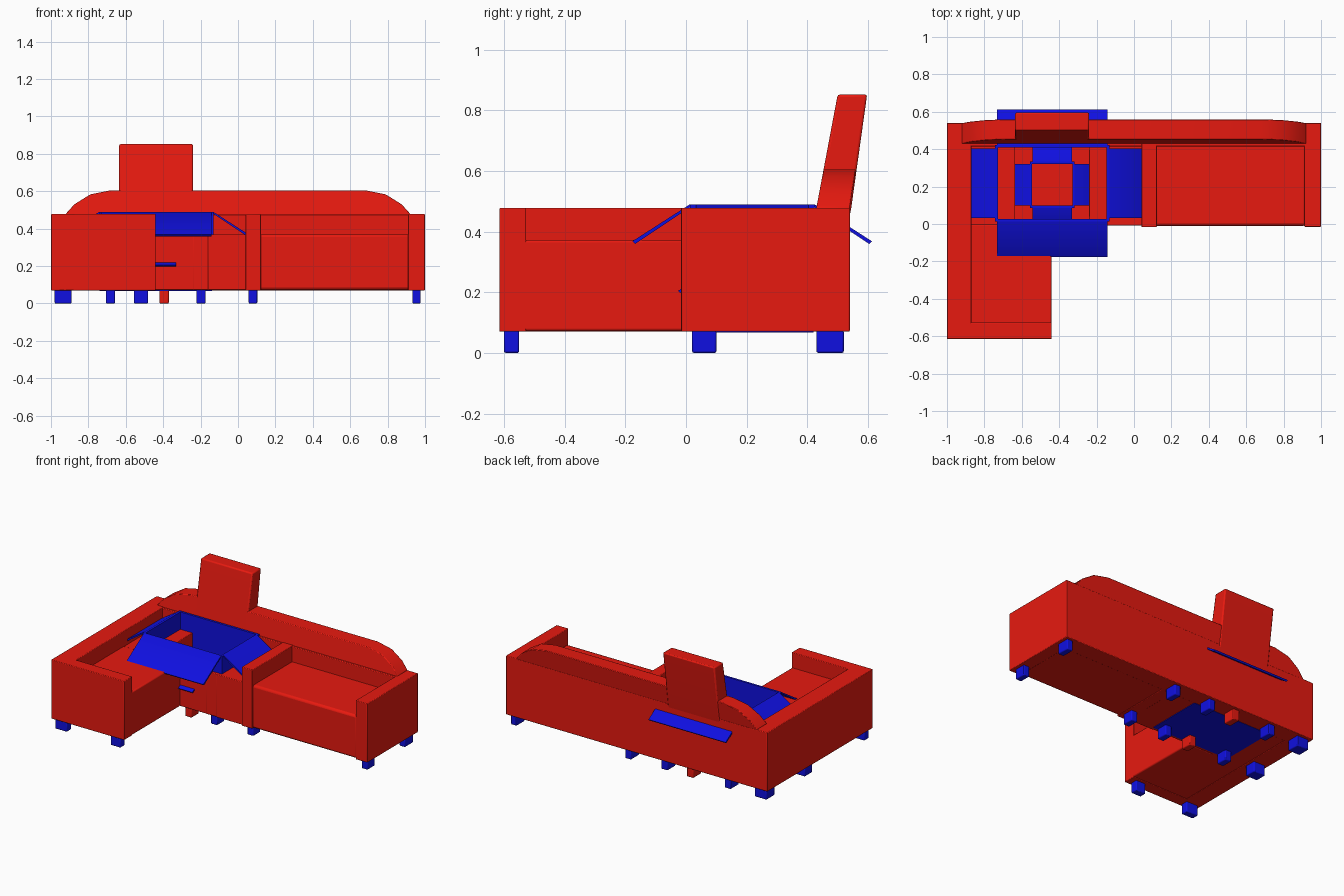
import bpy, bmesh, math
from mathutils import Vector

if "Cube" in bpy.data.objects:
    bpy.data.objects.remove(bpy.data.objects["Cube"])


def material(name, col):
    m = bpy.data.materials.new(name)
    m.diffuse_color = col
    m.use_nodes = True
    m.node_tree.nodes["Principled BSDF"].inputs["Base Color"].default_value = m.diffuse_color
    return m


RED = material("red_fabric", (0.8, 0.01, 0.005, 1))
BLUE = material("blue_panel", (0.005, 0.005, 0.75, 1))


def finish(bm, name, mat, bevel=0.0, segments=2):
    bmesh.ops.recalc_face_normals(bm, faces=bm.faces)
    me = bpy.data.meshes.new(name)
    bm.to_mesh(me)
    bm.free()
    ob = bpy.data.objects.new(name, me)
    bpy.context.collection.objects.link(ob)
    me.materials.append(mat)
    if bevel:
        b = ob.modifiers.new("soft_edges", 'BEVEL')
        b.width, b.segments = bevel, segments
    bpy.context.view_layer.objects.active = ob
    ob.select_set(True)
    bpy.ops.object.shade_smooth_by_angle(angle=math.radians(35))
    ob.select_set(False)
    return ob


def box(name, x, y, z, mat=RED, bevel=0.004, segments=2):
    bm = bmesh.new()
    bmesh.ops.create_cube(bm, size=1)
    for v in bm.verts:
        v.co = [lo + (hi - lo) * (c + 0.5) for (lo, hi), c in zip((x, y, z), v.co)]
    return finish(bm, name, mat, bevel, segments)


def prism(name, outline, depth, mat=RED, bevel=0.004):
    """Extrude a loop of 3D points along the depth vector."""
    bm = bmesh.new()
    f = bm.faces.new([bm.verts.new(p) for p in outline])
    ext = bmesh.ops.extrude_face_region(bm, geom=[f])
    bmesh.ops.translate(bm, vec=depth, verts=[g for g in ext['geom'] if isinstance(g, bmesh.types.BMVert)])
    return finish(bm, name, mat, bevel)


# Arms
ARM = (0.07, 0.478)
box("left_arm", (-1, -0.87), (-0.615, 0.54), ARM)
box("right_arm", (0.91, 1), (-0.015, 0.54), ARM)
box("chaise_end_arm", (-0.998, -0.44), (-0.615, -0.527), ARM)
box("middle_arm", (0.04, 0.122), (-0.017, 0.44), ARM)

# Seats
box("main_seat", (0.11, 0.92), (-0.01, 0.45), (0.072, 0.37), bevel=0.015)
box("narrow_seat", (-0.16, 0.05), (-0.008, 0.45), (0.072, 0.37))
box("chaise_seat", (-0.89, -0.44), (-0.54, 0.0), (0.072, 0.372), bevel=0.008)
box("corner_left_seat", (-0.89, -0.635), (-0.02, 0.45), (0.072, 0.37))
box("corner_right_seat", (-0.24, -0.15), (-0.004, 0.45), (0.072, 0.37))

# Corner well between the seats
box("corner_front_panel", (-0.64, -0.235), (-0.002, 0.02), (0.072, 0.365))
box("corner_floor", (-0.64, -0.235), (0.0, 0.45), (0.072, 0.17))

# Back: straight base and leaning, round-ended upper part
box("back_base", (-0.95, 0.95), (0.415, 0.54), (0.07, 0.476))


def lean(x, z):
    return 0.43 + 0.19 * (z - 0.48), 0.54 + 0.16 * (z - 0.48), x, z


half = [(0.92, 0.46), (0.92, 0.48), (0.875, 0.53), (0.79, 0.583), (0.68, 0.605)]
outline = half + [(-x, z) for x, z in reversed(half)]
bm = bmesh.new()
front = [bm.verts.new((x, lean(x, z)[0], z)) for x, z in outline]
back = [bm.verts.new((x, lean(x, z)[1], z)) for x, z in outline]
bm.faces.new(front)
bm.faces.new(back)
for i in range(len(outline)):
    j = (i + 1) % len(outline)
    bm.faces.new((front[i], front[j], back[j], back[i]))
finish(bm, "leaning_back", RED, 0.004)

prism("tall_headrest", [(-0.635, y, z) for y, z in
      [(0.41, 0.37), (0.53, 0.40), (0.545, 0.48), (0.597, 0.852), (0.5, 0.852), (0.43, 0.48)]],
      Vector((0.395, 0, 0)), bevel=0.008)


# Open boxes with four folded flaps
def open_box(name, cx, cy, hx, hy, z0, z1, run, drop, fx, fy, t):
    for s, side in ((-1, "left"), (1, "right")):
        xo = cx + s * hx
        box(f"{name}_{side}_wall", sorted((xo - s * t, xo)), (cy - hy, cy + hy), (z0, z1), BLUE, 0)
        a = [(xo - s * t, z1), (xo, z1), (xo + s * run, z1 - drop), (xo + s * (run - t * 0.6), z1 - drop - t * 0.6)]
        prism(f"{name}_{side}_flap", [(x, cy - fy, z) for x, z in a], Vector((0, 2 * fy, 0)), BLUE, 0)
    for s, side in ((-1, "front"), (1, "rear")):
        yo = cy + s * hy
        box(f"{name}_{side}_wall", (cx - hx, cx + hx), sorted((yo - s * t, yo)), (z0, z1), BLUE, 0)
        a = [(yo - s * t, z1), (yo, z1), (yo + s * run, z1 - drop), (yo + s * (run - t * 0.6), z1 - drop - t * 0.6)]
        prism(f"{name}_{side}_flap", [(cx - fx, y, z) for y, z in a], Vector((2 * fx, 0, 0)), BLUE, 0)


open_box("large_box", -0.437, 0.218, 0.305, 0.205, 0.08, 0.49, 0.19, 0.122, 0.295, 0.185, 0.015)
open_box("small_box", -0.437, 0.21, 0.12, 0.124, 0.08, 0.27, 0.112, 0.065, 0.105, 0.112, 0.012)
box("box_bottom", (-0.74, -0.14), (0.02, 0.42), (0.068, 0.08), BLUE, 0)

# Feet
feet = [(-0.935, 0.045), (-0.682, 0.024), (-0.395, 0.025), (-0.198, 0.024), (0.08, 0.023), (0.955, 0.022)]
for x, h in feet:
    mat = RED if x == -0.395 else BLUE
    box("front_foot", (x - h, x + h), (0.02, 0.1), (0, 0.075), mat, 0.006)
    box("rear_foot", (x - h, x + h), (0.43, 0.52), (0, 0.075), mat, 0.006)
for x, h in ((-0.935, 0.045), (-0.518, 0.038)):
    box("chaise_foot", (x - h, x + h), (-0.6, -0.55), (0, 0.075), BLUE, 0.006)
